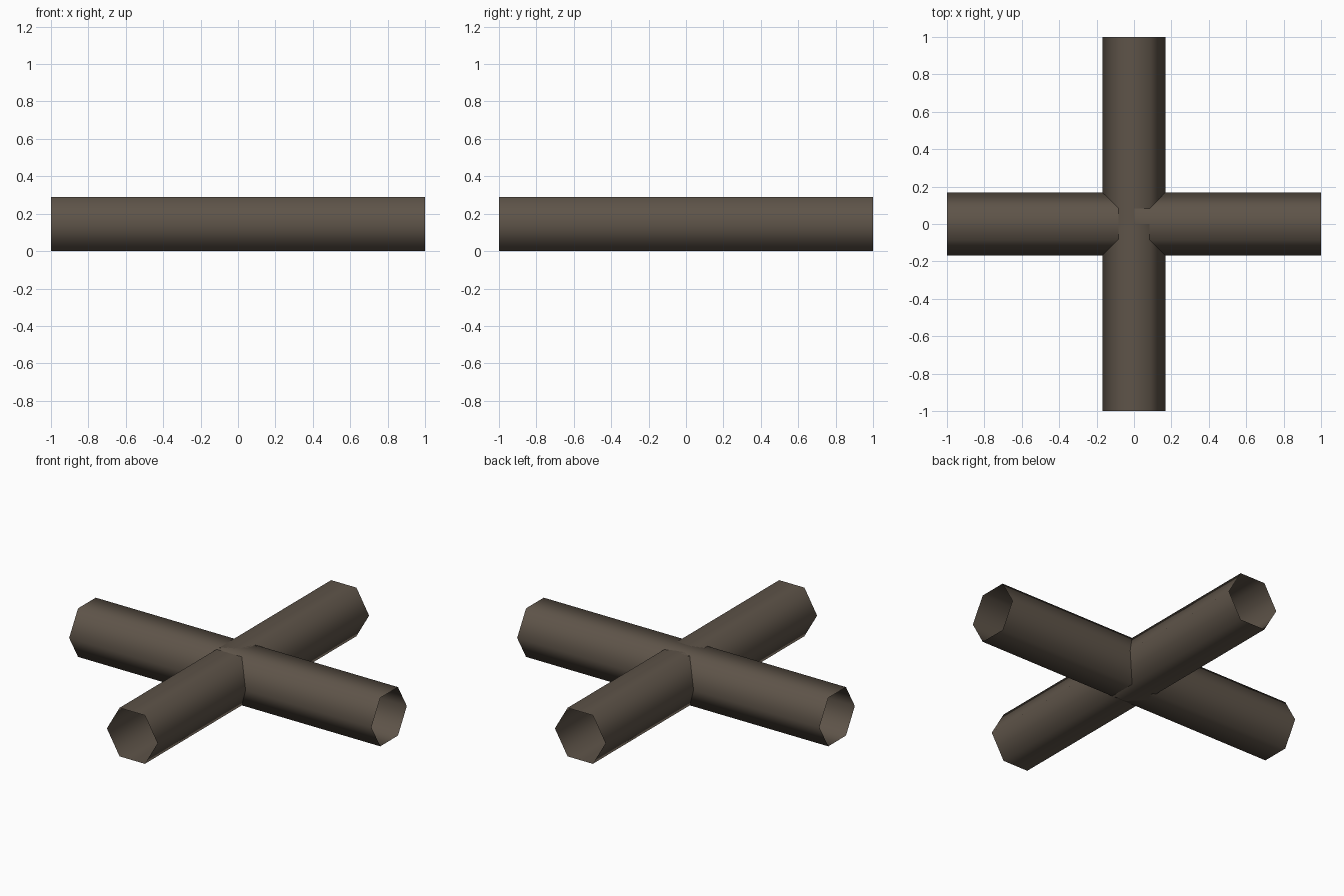
import bpy, math
from mathutils import Matrix

if "Cube" in bpy.data.objects:
    bpy.data.objects.remove(bpy.data.objects["Cube"])

# One dark brown colour
brown = bpy.data.materials.new("dark_brown")
brown.diffuse_color = (0.112, 0.088, 0.066, 1)
brown.use_nodes = True
brown.node_tree.nodes["Principled BSDF"].inputs["Base Color"].default_value = brown.diffuse_color

R = 0.1675                      # hexagon corner radius
H = R * math.sqrt(3) / 2        # centre height, flat side on the ground


def hex_tube(name, turn):
    """Open six-sided tube, 2 long, lying flat with corners to the sides."""
    bpy.ops.mesh.primitive_cylinder_add(vertices=6, radius=R, depth=2,
                                        end_fill_type='NOTHING')
    ob = bpy.context.object
    ob.name = name
    # lay along y with corners at +-x, then turn about z and lift
    ob.data.transform(Matrix.Translation((0, 0, H))
                      @ Matrix.Rotation(turn, 4, 'Z')
                      @ Matrix.Rotation(math.pi / 2, 4, 'X')
                      @ Matrix.Rotation(math.pi / 2, 4, 'Z'))
    ob.data.materials.append(brown)
    bpy.ops.object.shade_smooth()
    return ob


# Two crossing tubes
hex_tube("lengthwise_tube", 0)
hex_tube("crosswise_tube", math.pi / 2)
